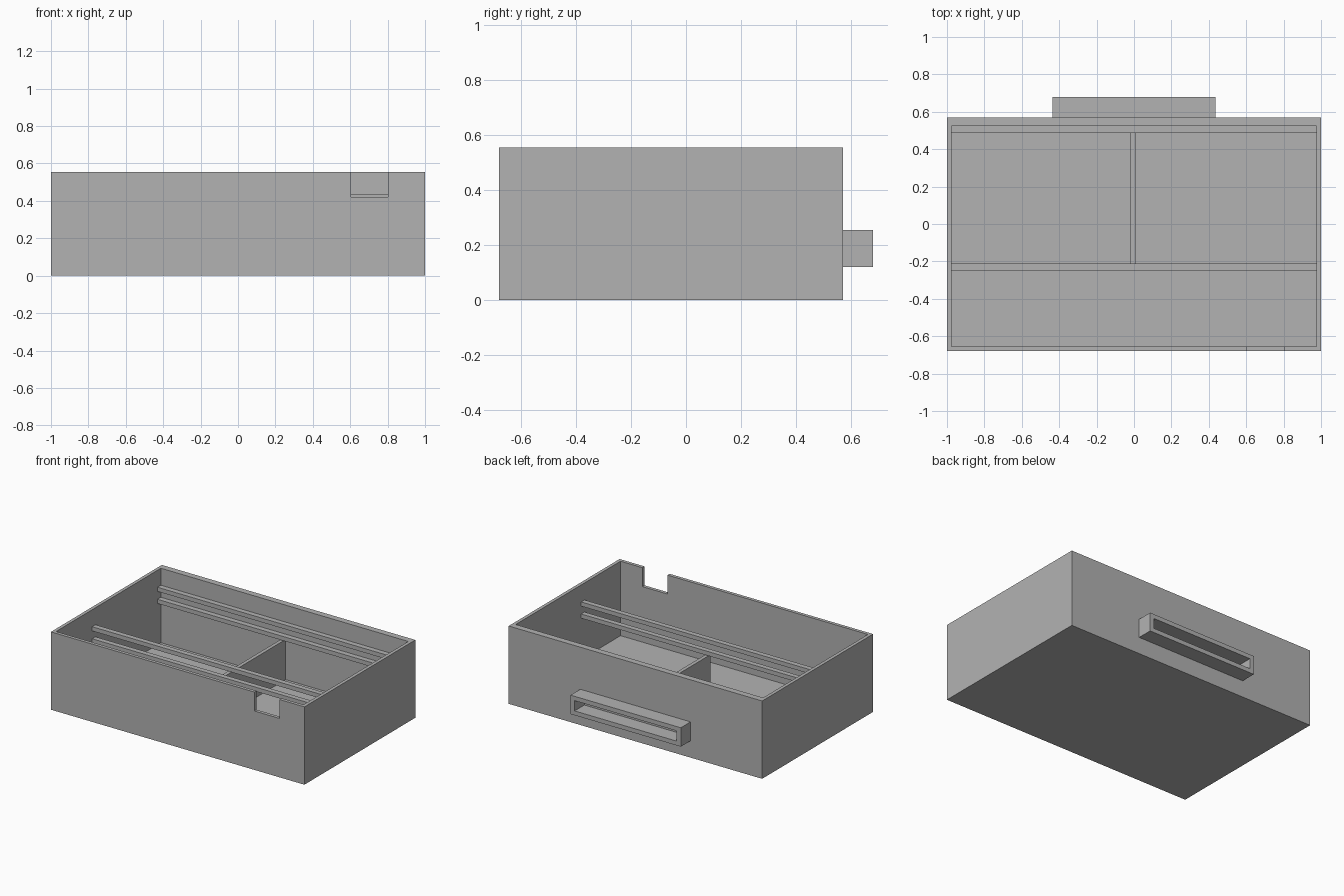
import bpy
import bmesh
from mathutils import Vector

if "Cube" in bpy.data.objects:
    bpy.data.objects.remove(bpy.data.objects["Cube"])

grey = bpy.data.materials.new("plain grey")
grey.diffuse_color = (0.448, 0.448, 0.448, 1)
grey.use_nodes = True
grey.node_tree.nodes["Principled BSDF"].inputs["Base Color"].default_value = grey.diffuse_color


def box(name, x, y, z):
    """Axis-aligned box from (min, max) ranges."""
    bm = bmesh.new()
    bmesh.ops.create_cube(bm, size=1)
    for v in bm.verts:
        v.co = Vector([r[0] if c < 0 else r[1] for c, r in zip(v.co, (x, y, z))])
    mesh = bpy.data.meshes.new(name)
    bm.to_mesh(mesh)
    bm.free()
    mesh.materials.append(grey)
    obj = bpy.data.objects.new(name, mesh)
    bpy.context.collection.objects.link(obj)
    return obj


def cut(target, cutter):
    """Subtract a box and remove the cutter."""
    mod = target.modifiers.new("cut", 'BOOLEAN')
    mod.operation = 'DIFFERENCE'
    mod.solver = 'EXACT'
    mod.object = cutter
    bpy.context.view_layer.objects.active = target
    bpy.ops.object.modifier_apply(modifier=mod.name)
    bpy.data.objects.remove(cutter)


# Inner limits of the tray
IN_X = (-0.976, 0.976)
IN_Y = (-0.656, 0.525)
FLOOR = 0.024

# Open tray with a thicker back wall and a notch in the front wall
tray = box("tray", (-1, 1), (-0.68, 0.57), (0, 0.555))
cut(tray, box("cavity", IN_X, IN_Y, (FLOOR, 0.7)))
cut(tray, box("notch", (0.605, 0.803), (-0.75, -0.6), (0.42, 0.7)))

# Two pairs of lengthwise rails
for place, y in (("back", (0.487, 0.525)), ("front", (-0.25, -0.2125))):
    for level, top in (("upper", 0.434), ("lower", 0.348)):
        box(f"{place}_{level}_rail", IN_X, y, (top - 0.03, top))

# Divider standing under the rails
box("divider", (-0.018, 0.008), (-0.25, 0.525), (FLOOR, 0.31))

# Handle frame, hollow from the back
handle = box("handle", (-0.435, 0.435), (0.57, 0.68), (0.12, 0.255))
cut(handle, box("handle_opening", (-0.403, 0.403), (0.5, 0.75), (0.151, 0.224)))
